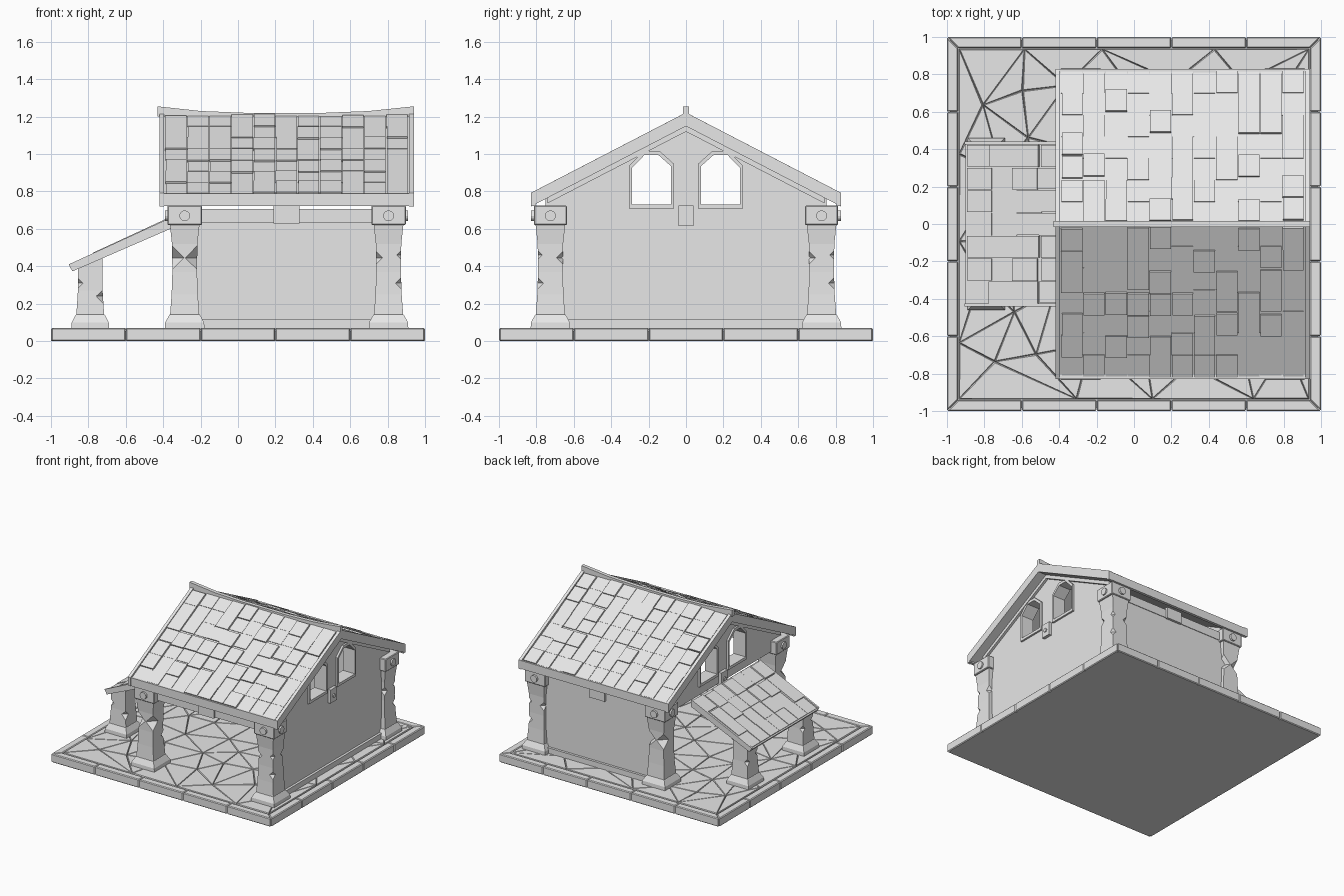
import bpy, bmesh, math, random
from mathutils import Matrix, Vector
from mathutils.geometry import delaunay_2d_cdt

random.seed(7)
if "Cube" in bpy.data.objects:
    bpy.data.objects.remove(bpy.data.objects["Cube"], do_unlink=True)

stone = bpy.data.materials.new("plain_grey")
stone.use_nodes = True
stone.diffuse_color = (0.8, 0.8, 0.8, 1)
stone.node_tree.nodes["Principled BSDF"].inputs["Base Color"].default_value = (0.8, 0.8, 0.8, 1)


def finish(name, bm, bevel=0):
    if bevel:
        bmesh.ops.bevel(bm, geom=bm.edges[:], offset=bevel, segments=1, affect='EDGES')
    bmesh.ops.recalc_face_normals(bm, faces=bm.faces[:])
    mesh = bpy.data.meshes.new(name)
    bm.to_mesh(mesh)
    bm.free()
    mesh.materials.append(stone)
    obj = bpy.data.objects.new(name, mesh)
    bpy.context.collection.objects.link(obj)
    return obj


def box(bm, x, y, z, frame=Matrix()):
    """Box from three (low, high) ranges, in an optional local frame."""
    mid = [(r[0] + r[1]) / 2 for r in (x, y, z)]
    size = [r[1] - r[0] for r in (x, y, z)]
    m = frame @ Matrix.Translation(mid) @ Matrix.Diagonal((*size, 1))
    bmesh.ops.create_cube(bm, size=1, matrix=m)


def loft(bm, rings, closed=False):
    """Join rings of points with quads, capped at the ends."""
    loops = [[bm.verts.new(p) for p in ring] for ring in rings]
    n = len(loops[0])
    pairs = list(zip(loops, loops[1:] + loops[:1])) if closed else list(zip(loops, loops[1:]))
    for a, b in pairs:
        for i in range(n):
            bm.faces.new((a[i], a[(i + 1) % n], b[(i + 1) % n], b[i]))
    if not closed:
        bm.faces.new(loops[0][::-1])
        bm.faces.new(loops[-1])


PLACE = {'x': lambda a, b, c: (c, a, b), 'y': lambda a, b, c: (a, c, b), 'z': lambda a, b, c: (a, b, c)}


def prism(bm, pts, axis, lo, hi):
    loft(bm, [[PLACE[axis](a, b, c) for a, b in pts] for c in (lo, hi)])


def cut(obj, bm):
    """Subtract a temporary cutter and bake the result."""
    cutter = finish("cutter", bm)
    cutter.hide_render = True
    mod = obj.modifiers.new("cut", 'BOOLEAN')
    mod.operation, mod.solver, mod.object = 'DIFFERENCE', 'EXACT', cutter
    graph = bpy.context.evaluated_depsgraph_get()
    baked = bpy.data.meshes.new_from_object(obj.evaluated_get(graph))
    obj.modifiers.clear()
    obj.data = baked
    bpy.data.objects.remove(cutter, do_unlink=True)


# Base slab and mitred kerb stones
bm = bmesh.new()
box(bm, (-.985, .985), (-.985, .985), (0, .055))
finish("base_slab", bm)
bm = bmesh.new()
stops = [-1, -.6, -.2, .2, .6, 1]
for k in range(4):
    turn = Matrix.Rotation(k * math.pi / 2, 2)
    for a, b in zip(stops, stops[1:]):
        a, b = a + .001, b - .001
        ia, ib = max(a, -.94), min(b, .94)
        prism(bm, [turn @ Vector(p) for p in ((a, -1), (b, -1), (ib, -.94), (ia, -.94))], 'z', 0, .07)
finish("kerb_stones", bm, .006)

# Crazy paving with sunken joints
edge = .935
pts = [Vector((sx * edge, sy * edge)) for sx in (-1, 1) for sy in (-1, 1)]
for k in range(4):
    for t in (-.55, -.1, .4):
        pts.append(Matrix.Rotation(k * math.pi / 2, 2) @ Vector((t + random.uniform(-.1, .1), edge)))
for _ in range(900):
    p = Vector((random.uniform(-.85, .85), random.uniform(-.85, .85)))
    if all((p - q).length > .21 for q in pts):
        pts.append(p)
verts, _, tris = delaunay_2d_cdt(pts, [], [], 0, 1e-5)[:3]
bm = bmesh.new()
vs = [bm.verts.new((v.x, v.y, .06)) for v in verts]
for t in tris:
    bm.faces.new([vs[i] for i in t])
for f in bm.faces:
    f.normal_update()
    if f.normal.z < 0:
        f.normal_flip()
wide = [f for f in bm.faces if 2 * f.calc_area() / f.calc_perimeter() > .014]
bmesh.ops.inset_individual(bm, faces=wide, thickness=.008, depth=.011)
finish("paving", bm)


# Waisted posts with flared feet and chipped corners
def post(name, x, y, profile, chips, slope=None):
    rings = [[(x + a * h, y + b * h, z) for a, b in ((-1, -1), (1, -1), (1, 1), (-1, 1))] for z, h in profile]
    if slope:
        rings[-1] = [(px, py, slope(px)) for px, py, _ in rings[-1]]
    bm = bmesh.new()
    loft(bm, rings)
    obj = finish(name, bm)
    bm = bmesh.new()
    for a, b, z, r in chips:
        m = Matrix.Translation((x + a * .07, y + b * .07, z))
        bmesh.ops.create_uvsphere(bm, u_segments=4, v_segments=2, radius=r, matrix=m)
    cut(obj, bm)


FOOT = [(.06, .106), (.1, .104), (.14, .082), (.142, .078)]
MAIN = FOOT + [(.25, .07), (.37, .066), (.52, .068), (.63, .08)]
PX, PY = (-.285, .805), .725
chips_right = [(1, -1, .445, .07), (-1, -1, .445, .07), (1, 1, .31, .035)]
chips_left = [(-1, -1, .445, .04), (1, -1, .31, .035), (1, 1, .445, .04), (1, -1, .46, .03)]
for s, depth in ((-1, "front"), (1, "back")):
    for x, side, chips in ((PX[0], "right", chips_right), (PX[1], "left", chips_left)):
        post(f"{depth}_{side}_post", x, s * PY, MAIN, [(a, -s * b, z, r) for a, b, z, r in chips])
    post(f"porch_{depth}_post", -.79, s * .36, [(z, h * .95) for z, h in FOOT] + [(.27, .066), (.4, .066)],
         [(-1, -1, .31, .035), (1, -1, .24, .04), (-1, 1, .27, .035)], lambda px: .39 + (px + .885) * .438)

# Post caps with round pegs
caps, pegs = bmesh.new(), bmesh.new()
for x in PX:
    for y in (-PY, PY):
        box(caps, (x - .092, x + .092), (y - .088, y + .088), (.62, .725))
        for axis in ('X', 'Y'):
            m = Matrix.Translation((x, y, .67)) @ Matrix.Rotation(math.pi / 2, 4, axis)
            bmesh.ops.create_cone(pegs, cap_ends=True, segments=12, radius1=.029, radius2=.029, depth=.208, matrix=m)
finish("post_caps", caps, .005)
finish("cap_pegs", pegs)

# Walls, sills, beams and brackets
bm = bmesh.new()
box(bm, PX, (PY - .04, PY + .04), (.06, .64))
finish("back_wall", bm)
bm = bmesh.new()
box(bm, (PX[1] - .04, PX[1] + .04), (-PY, PY), (.06, .705))
finish("left_wall", bm)
bm = bmesh.new()
box(bm, PX, (PY - .06, PY + .06), (.06, .115))
box(bm, (PX[1] - .06, PX[1] + .06), (-PY, PY), (.06, .115))
finish("wall_sills", bm)
beams, brackets = bmesh.new(), bmesh.new()
for s in (-1, 1):
    box(beams, PX, (s * PY - .045, s * PY + .045), (.635, .705))
    box(brackets, (.19, .33), (s * PY - .06, s * PY + .06), (.63, .722))
box(beams, (PX[0] - .04, PX[0] + .04), (-PY, PY), (.635, .705))
for x in PX:
    box(brackets, (x - .065, x + .065), (-.04, .04), (.615, .725))
    for s in (-1, 1):
        m = Matrix.Translation((x + s * .067, 0, .665)) @ Matrix.Rotation(math.pi / 2, 4, 'Y')
        bmesh.ops.create_cone(brackets, cap_ends=True, segments=8, radius1=.016, radius2=.016, depth=.012, matrix=m)
finish("tie_beams", beams)
finish("beam_brackets", brackets)

# Gables with arched windows
ARCH = [(.08, .73), (.08, .935), (.148, .995), (.222, .995), (.29, .925), (.29, .73)]
outer = [(.185 + (y - .185) * 1.15, .862 + (z - .862) * 1.17) for y, z in ARCH]
frames = bmesh.new()
for x, side in zip(PX, ("right", "left")):
    bm = bmesh.new()
    prism(bm, [(-.75, .7), (.75, .7), (.75, .765), (0, 1.155), (-.75, .765)], 'x', x - .04, x + .04)
    gable = finish(side + "_gable", bm)
    holes = bmesh.new()
    for s in (-1, 1):
        prism(holes, [(s * y, z) for y, z in ARCH], 'x', x - .1, x + .1)
        ring = [(outer, -.055), (outer, .055), (ARCH, .055), (ARCH, -.055)]
        loft(frames, [[(x + d, s * y, z) for y, z in loop] for loop, d in ring], closed=True)
    cut(gable, holes)
finish("window_frames", frames)


# Main roof: slab, verge boards, rafters, ridge
def chevron(bm, top, thick, reach, lo, hi):
    end = top - reach * .518
    prism(bm, [(0, top), (reach, end), (reach, end - thick), (0, top - thick),
               (-reach, end - thick), (-reach, end)], 'x', lo, hi)


bm = bmesh.new()
chevron(bm, 1.205, .055, .825, -.41, .93)
finish("roof_slab", bm)
bm = bmesh.new()
for x in (-.42, .915):
    chevron(bm, 1.222, .073, .83, x, x + .025)
finish("verge_boards", bm)
bm = bmesh.new()
for x in PX:
    chevron(bm, 1.16, .04, .74, x - .06, x + .06)
rafters = finish("gable_rafters", bm)
bm = bmesh.new()
for s in (-1, 1):
    box(bm, (-.42, .94), sorted((s * .805, s * .828)), (.722, .79))
finish("eave_boards", bm)
bm = bmesh.new()
prism(bm, [(-.43, 1.2), (-.43, 1.255), (-.2, 1.23), (.05, 1.22), (.45, 1.22), (.7, 1.23), (.94, 1.255), (.94, 1.2)],
      'y', -.015, .015)
finish("ridge_beam", bm)

# Porch roof
bm = bmesh.new()
prism(bm, [(-.9, .396), (-.885, .375), (-.355, .605), (-.355, .648)], 'y', -.435, .435)
for s in (-1, 1):
    prism(bm, [(-.905, .41), (-.885, .373), (-.355, .603), (-.355, .662)], 'y', s * .44, s * .425)
finish("porch_roof", bm)


# Shingles: flat courses with random raised ones
def shingles(name, origin, u, v, width, length, cols, rows):
    u, v = Vector(u), Vector(v).normalized()
    n = u.cross(v)
    n *= 1 if n.z > 0 else -1
    frame = Matrix((u, v, n)).transposed().to_4x4()
    frame.translation = origin
    w, h = width / cols, length / rows
    bm = bmesh.new()
    for r in range(rows):
        for c in range(cols):
            raised = random.random() < .3
            drop = random.uniform(.01, .025) if raised and r < rows - 1 else 0
            jog = random.choice((0, .002, .004))
            top = .017 if raised else random.choice((.006, .008, .01))
            box(bm, (c * w + jog, (c + 1) * w - .003), (r * h + drop, (r + 1) * h + drop - .001), (-.01, top), frame)
    finish(name, bm)


for s, side in ((-1, "front"), (1, "back")):
    shingles(side + "_shingles", (-.39, 0, 1.203), (1, 0, 0), (0, s, -.518), 1.3, .915, 11, 7)
shingles("porch_shingles", (-.36, -.425, .646), (0, 1, 0), (-1, 0, -.463), .85, .585, 7, 4)
